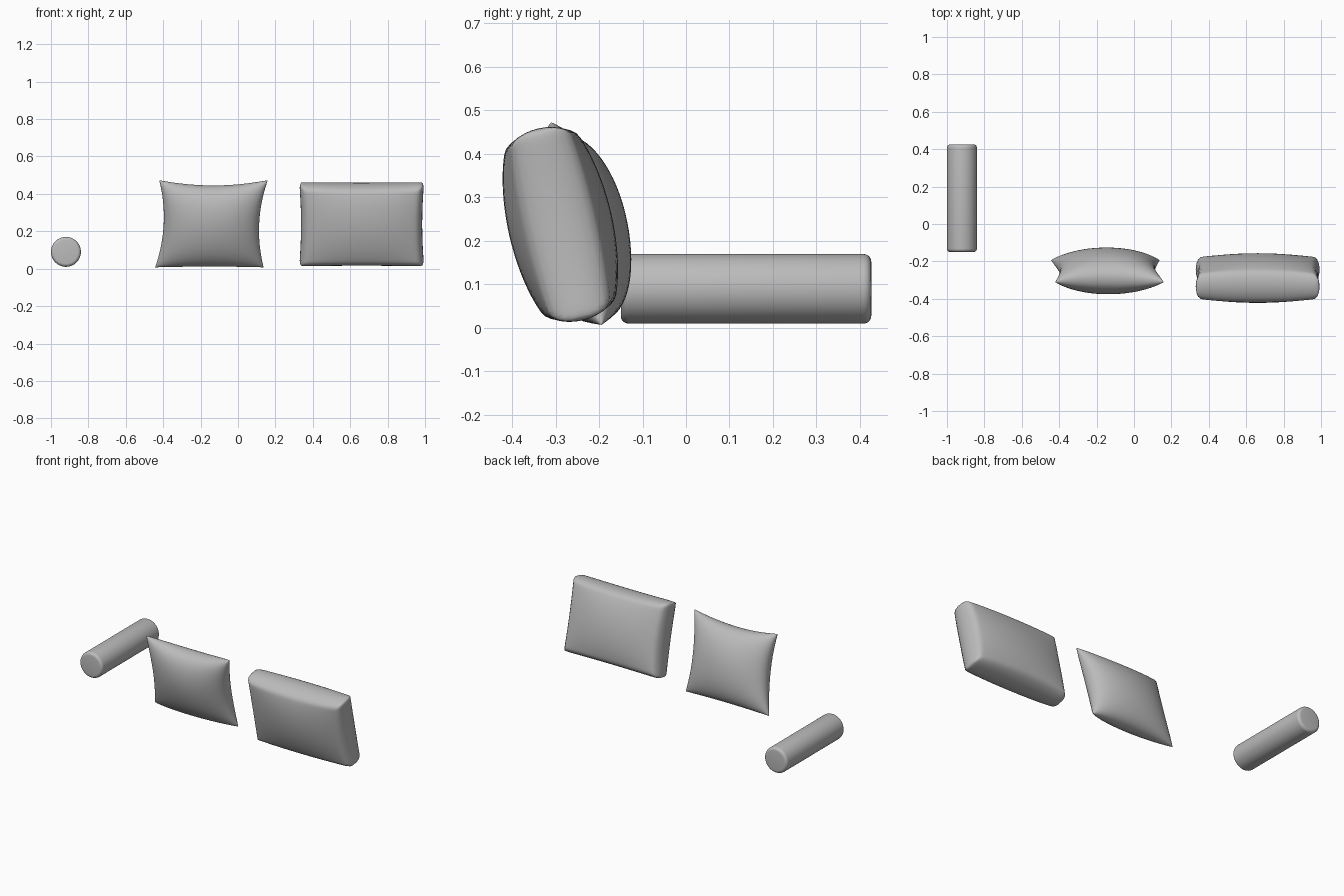
import bpy, bmesh, math
from mathutils import Matrix, Vector

cube = bpy.data.objects.get("Cube")
if cube:
    bpy.data.objects.remove(cube, do_unlink=True)

# One plain fabric
fabric = bpy.data.materials.new("grey fabric")
fabric.use_nodes = True
GREY = (0.5, 0.5, 0.5, 1)
fabric.diffuse_color = GREY
fabric.node_tree.nodes["Principled BSDF"].inputs["Base Color"].default_value = GREY


def finish(name, bm, matrix, angle):
    bmesh.ops.recalc_face_normals(bm, faces=bm.faces)
    mesh = bpy.data.meshes.new(name)
    bm.to_mesh(mesh)
    bm.free()
    mesh.materials.append(fabric)
    mesh.transform(matrix)
    obj = bpy.data.objects.new(name, mesh)
    bpy.context.collection.objects.link(obj)
    bpy.ops.object.select_all(action='DESELECT')
    obj.select_set(True)
    bpy.context.view_layer.objects.active = obj
    bpy.ops.object.shade_smooth_by_angle(angle=math.radians(angle))


def stuffed(name, centre, tilt, outline, thickness, steps=32):
    """Two bulging sheets sewn together along their outline."""
    bm = bmesh.new()
    for side in (-1, 1):
        sheet = bmesh.ops.create_grid(bm, x_segments=steps, y_segments=steps, size=1)
        for vert in sheet["verts"]:
            # Crowd the rows towards the seam
            u, v = (math.sin(c * math.pi / 2) for c in vert.co.xy)
            x, z = outline(u, v)
            vert.co = Vector((x, side * thickness(u, v), z))
    bmesh.ops.remove_doubles(bm, verts=bm.verts, dist=0.0001)
    place = Matrix.Translation(centre) @ Matrix.Rotation(math.radians(tilt), 4, 'X')
    finish(name, bm, place, 60)


def dome(u, v, power):
    return max(0, (1 - u * u) * (1 - v * v)) ** power


# Thick back cushion with rounded borders
CW, CH = 0.334, 0.228


def cushion_outline(u, v):
    rounding = 1 - 0.03 * abs(u * v) ** 20
    return (CW * u * (1 - 0.03 * (1 - v * v)) * rounding,
            CH * v * (1 - 0.02 * (1 - u * u)) * rounding)


def cushion_thickness(u, v):
    inset = min(CW * (1 - abs(u)), CH * (1 - abs(v))) / 0.035
    border = math.sqrt(max(0, 1 - (1 - min(inset, 1)) ** 2))
    return 0.065 * border + 0.055 * dome(u, v, 0.7)


stuffed("back_cushion", (0.661, -0.289, 0.238), 13, cushion_outline, cushion_thickness)


# Throw pillow with drawn-out corners
def pillow_outline(u, v):
    pinch = 0.13 if v > 0 else 0.03
    return (0.29 * u * (1 - 0.12 * (1 - v * v)) + 0.011 * v,
            0.24 * v * (1 - pinch * (1 - u * u)))


stuffed("throw_pillow", (-0.142, -0.252, 0.24), 14, pillow_outline,
        lambda u, v: 0.115 * dome(u, v, 0.45))

# Bolster lying front to back
bm = bmesh.new()
bmesh.ops.create_cone(bm, cap_ends=True, segments=48, radius1=0.08, radius2=0.08, depth=0.576)
rims = [e for e in bm.edges if abs(e.verts[0].co.z - e.verts[1].co.z) < 0.001]
bmesh.ops.bevel(bm, geom=rims, offset=0.018, segments=5, profile=0.5, affect='EDGES')
finish("bolster", bm, Matrix.Translation((-0.92, 0.138, 0.09))
       @ Matrix.Rotation(math.pi / 2, 4, 'X'), 40)
